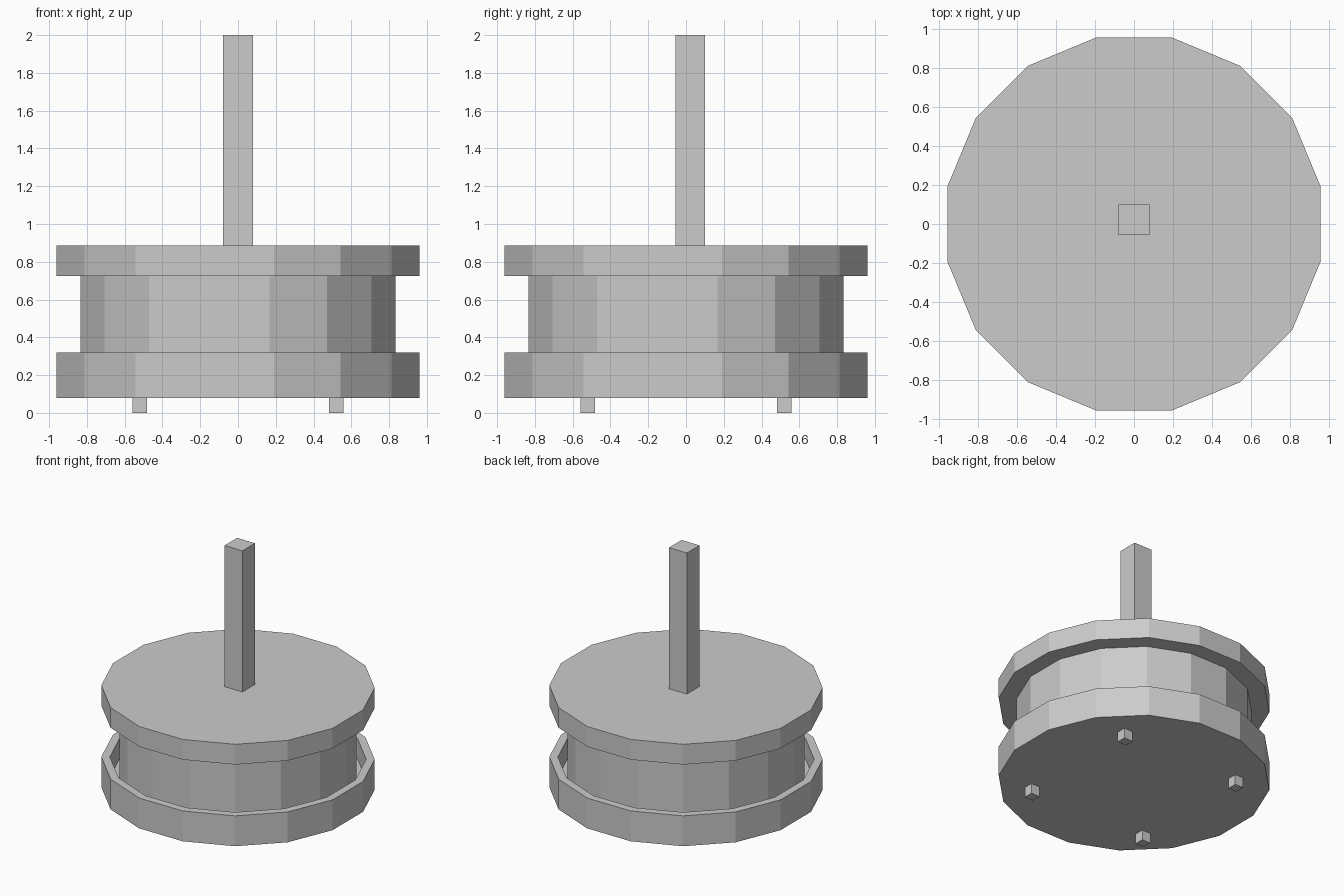
import bpy
import bmesh
from math import pi, cos, sin

cube = bpy.data.objects.get("Cube")
if cube:
    bpy.data.objects.remove(cube, do_unlink=True)

SIDES = 16
grey = bpy.data.materials.new("plain grey")
grey.use_nodes = True
COLOUR = (0.6, 0.6, 0.6, 1)
grey.diffuse_color = COLOUR
grey.node_tree.nodes["Principled BSDF"].inputs["Base Color"].default_value = COLOUR


def add_object(name, bm):
    bmesh.ops.recalc_face_normals(bm, faces=bm.faces)
    mesh = bpy.data.meshes.new(name)
    bm.to_mesh(mesh)
    bm.free()
    mesh.materials.append(grey)
    obj = bpy.data.objects.new(name, mesh)
    bpy.context.collection.objects.link(obj)
    return obj


def turned(name, profile):
    """Closed faceted solid from (flat-to-centre radius, z) rings, capped at both ends."""
    bm = bmesh.new()
    rings = []
    for radius, z in profile:
        r = radius / cos(pi / SIDES)
        angles = [(i + 0.5) * 2 * pi / SIDES for i in range(SIDES)]
        rings.append([bm.verts.new((r * cos(a), r * sin(a), z)) for a in angles])
    for low, high in zip(rings, rings[1:]):
        for i in range(SIDES):
            j = (i + 1) % SIDES
            bm.faces.new((low[i], low[j], high[j], high[i]))
    bm.faces.new(rings[0])
    bm.faces.new(rings[-1])
    return add_object(name, bm)


def box(name, x, y, z0, z1, width):
    bm = bmesh.new()
    bmesh.ops.create_cube(bm, size=1)
    bmesh.ops.scale(bm, vec=(width, width, z1 - z0), verts=bm.verts)
    bmesh.ops.translate(bm, vec=(x, y, (z0 + z1) / 2), verts=bm.verts)
    return add_object(name, bm)


# Tray with raised rim, drum standing in it, and lid
turned("base_tray", [(0.96, 0.08), (0.96, 0.32), (0.9, 0.32), (0.9, 0.16)])
turned("drum", [(0.833, 0.16), (0.833, 0.725)])
turned("lid", [(0.96, 0.725), (0.96, 0.885)])

# Square post, slightly behind centre
box("post", 0, 0.022, 0.885, 2, 0.157)

# Four feet
for side, x in (("left", 0.52), ("right", -0.52)):
    for end, y in (("front", -0.52), ("back", 0.52)):
        box(f"{end}_{side}_foot", x, y, 0, 0.08, 0.075)
